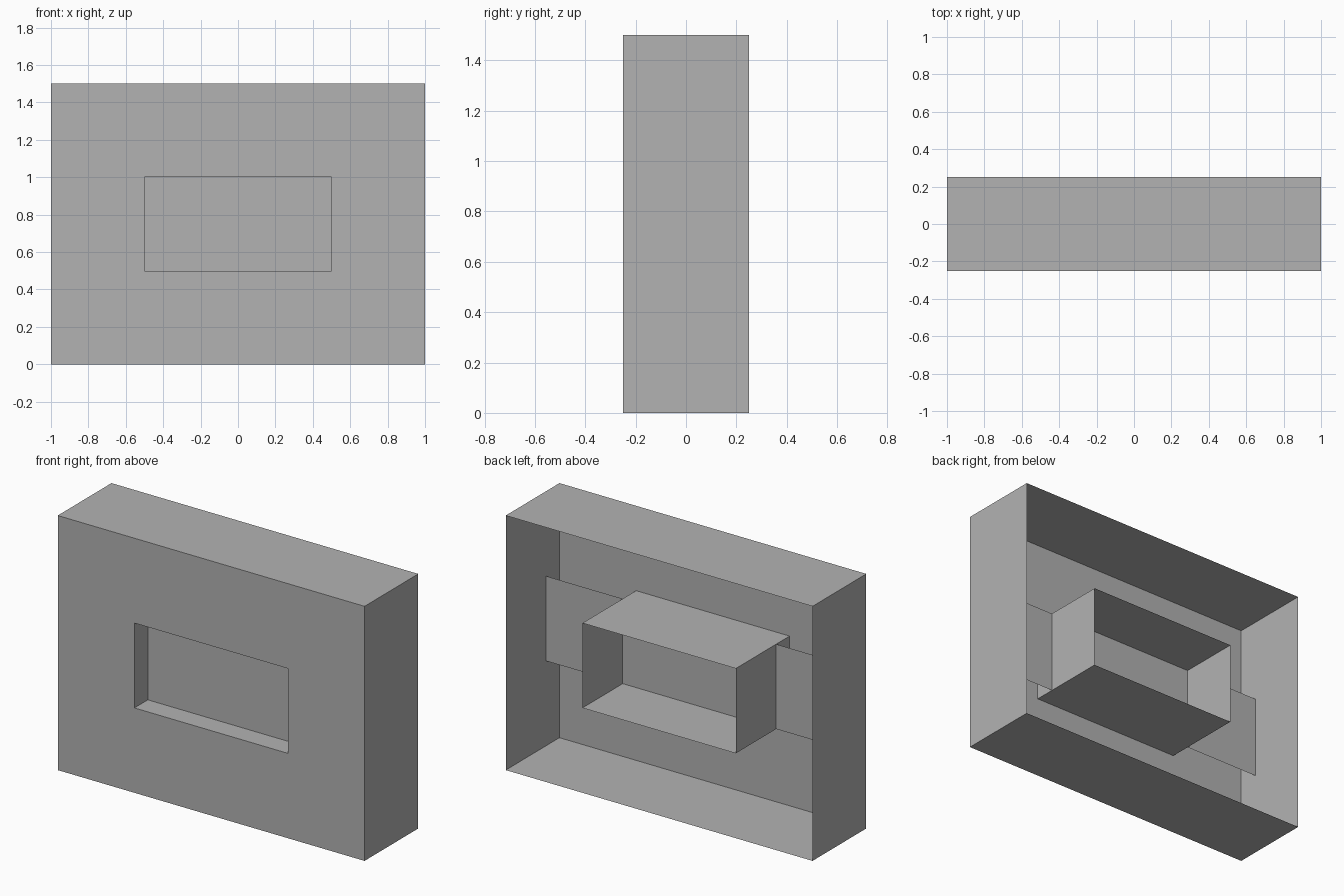
import bpy
import bmesh

cube = bpy.data.objects.get("Cube")
if cube:
    bpy.data.objects.remove(cube, do_unlink=True)

GREY = (0.448, 0.448, 0.448, 1)
grey = bpy.data.materials.new("plain_grey")
grey.use_nodes = True
grey.diffuse_color = GREY
grey.node_tree.nodes["Principled BSDF"].inputs["Base Color"].default_value = GREY

FRONT, BACK, PANEL = -0.25, 0.25, -0.125
CASE = (1, 0, 1.5)        # half width, bottom, top
WINDOW = (0.5, 0.5, 1)
STRIP = (1, 0.5, 1)


def rectangle(bm, size, y):
    """Corner loop of an upright rectangle, anticlockwise from the front."""
    w, low, high = size
    return [bm.verts.new((x, y, z)) for x, z in
            ((-w, low), (w, low), (w, high), (-w, high))]


def make_part(name, *loops):
    """Open sheet bridging two rectangles, or a flat plate from one."""
    bm = bmesh.new()
    rings = [rectangle(bm, size, y) for size, y in loops]
    if len(rings) == 1:
        bm.faces.new(rings[0])
    else:
        a, b = rings
        for i in range(4):
            j = (i + 1) % 4
            bm.faces.new((a[i], a[j], b[j], b[i]))
    mesh = bpy.data.meshes.new(name)
    bm.to_mesh(mesh)
    bm.free()
    mesh.materials.append(grey)
    bpy.context.collection.objects.link(bpy.data.objects.new(name, mesh))


# Outer walls, open at the back
make_part("outer_case", (CASE, BACK), (CASE, FRONT))
# Front face with its rectangular opening
make_part("front_frame", (CASE, FRONT), (WINDOW, FRONT))
# Sleeve running from the opening to the back
make_part("window_sleeve", (WINDOW, FRONT), (WINDOW, BACK))
# Wall-to-wall strip that closes the sleeve
make_part("middle_panel", (STRIP, PANEL))
